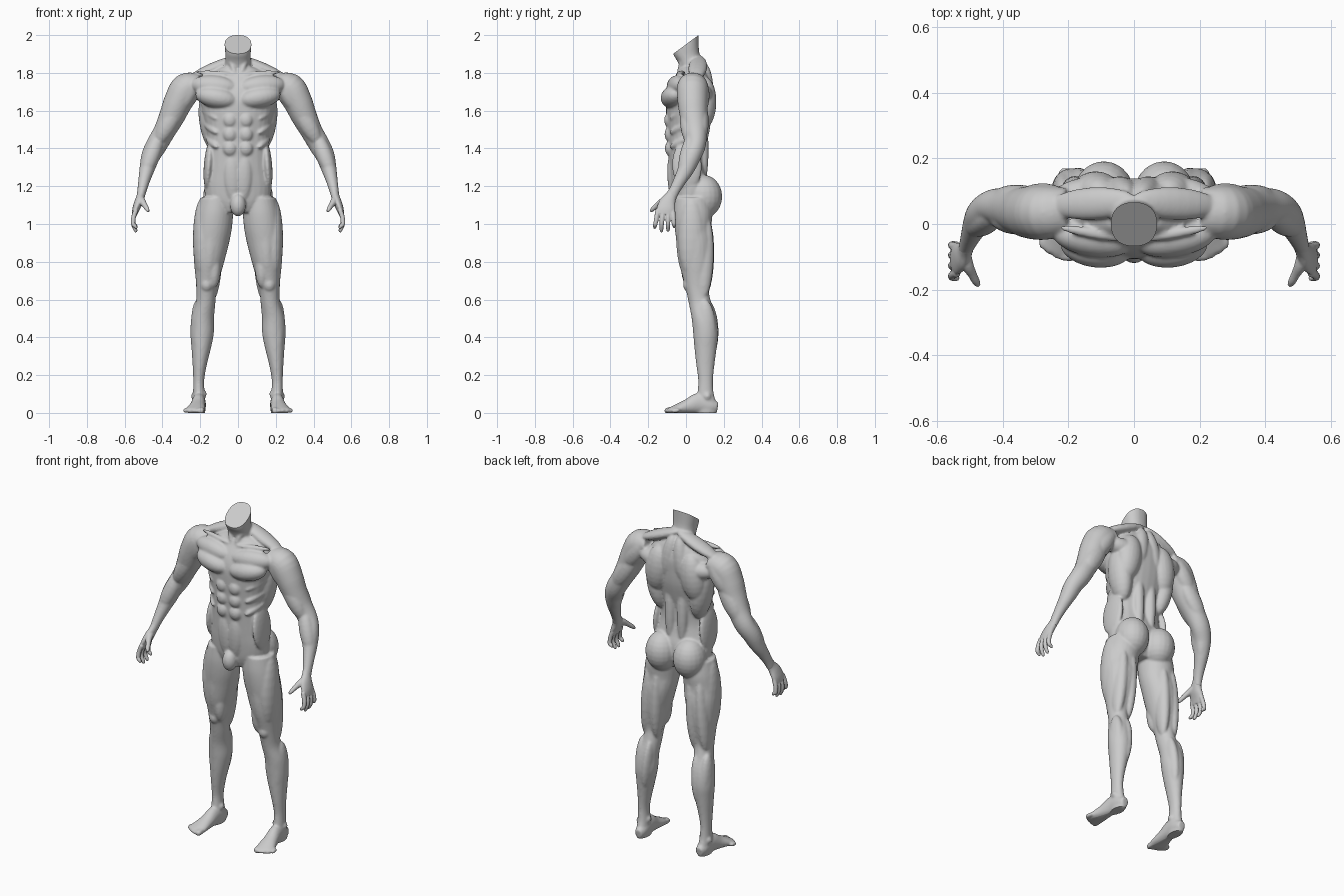
import bpy, bmesh, math
from mathutils import Vector

Y, Z = Vector((0, 1, 0)), Vector((0, 0, 1))


def spline(rows, k=4):
    """Catmull-Rom refinement of (x, y, z, width, depth) stations."""
    p = [Vector(r) for r in rows]
    p = [p[0]] + p + [p[-1]]
    out = []
    for i in range(1, len(p) - 2):
        a, b, c, d = p[i - 1:i + 3]
        for j in range(k):
            t = j / k
            out.append(0.5 * (2 * b + (c - a) * t + (2 * a - 5 * b + 4 * c - d) * t * t
                              + (3 * b - a - 3 * c + d) * t ** 3))
    return out + [p[-1]]


def tube(bm, st, ref=Y, flat=False, n=2.0, seg=28):
    """Loft elliptical rings along stations and cap both ends."""
    rings = []
    for i, s in enumerate(st):
        a, b = st[max(i - 1, 0)], st[min(i + 1, len(st) - 1)]
        t = Z if flat else (Vector(b[:3]) - Vector(a[:3])).normalized()
        u = ref.cross(t).normalized()
        v = t.cross(u)
        ring = []
        for j in range(seg):
            c, e = math.cos(math.tau * j / seg), math.sin(math.tau * j / seg)
            c = math.copysign(abs(c) ** (2 / n), c)
            e = math.copysign(abs(e) ** (2 / n), e)
            ring.append(bm.verts.new(Vector(s[:3]) + u * c * s[3] + v * e * s[4]))
        rings.append(ring)
    for r, q in zip(rings, rings[1:]):
        for j in range(seg):
            bm.faces.new((r[j], r[(j + 1) % seg], q[(j + 1) % seg], q[j]))
    bm.faces.new(rings[0])
    bm.faces.new(rings[-1])


def limb(bm, rows, ref=Y):
    tube(bm, spline(rows), ref)


def trunk(bm, rows, n=2.2):
    """Horizontal rings given as z, centre x, half width, front y, back y."""
    tube(bm, spline([(cx, (f + b) / 2, z, w, (b - f) / 2) for z, cx, w, f, b in rows]), flat=True, n=n)


def muscle(bm, a, b, w, d):
    """Spindle from a to b."""
    a, b = Vector(a), Vector(b)
    st = []
    for i in range(13):
        g = math.pi * (0.02 + 0.96 * i / 12)
        st.append((*a.lerp(b, (1 - math.cos(g)) / 2), w * math.sin(g), d * math.sin(g)))
    tube(bm, st, seg=20)


def ball(bm, x, y, z, rx, ry, rz):
    muscle(bm, (x, y, z - rz), (x, y, z + rz), rx, ry)


def mirror(bm):
    dup = bmesh.ops.duplicate(bm, geom=bm.verts[:] + bm.edges[:] + bm.faces[:])["geom"]
    for v in dup:
        if isinstance(v, bmesh.types.BMVert):
            v.co.x *= -1


def fuse(bm, name, voxel, smooth, cuts=()):
    """Merge overlapping forms into one skin, soften it, then slice it flat."""
    bmesh.ops.recalc_face_normals(bm, faces=bm.faces[:])
    raw = bpy.data.meshes.new(name + "_raw")
    bm.to_mesh(raw)
    bm.free()
    ob = bpy.data.objects.new(name, raw)
    bpy.context.collection.objects.link(ob)
    m = ob.modifiers.new("fuse", 'REMESH')
    m.mode, m.voxel_size = 'VOXEL', voxel
    m = ob.modifiers.new("soften", 'SMOOTH')
    m.factor, m.iterations = 0.5, smooth
    mesh = bpy.data.meshes.new_from_object(ob.evaluated_get(bpy.context.evaluated_depsgraph_get()))
    ob.modifiers.clear()
    b = bmesh.new()
    b.from_mesh(mesh)
    for co, no in cuts:
        r = bmesh.ops.bisect_plane(b, geom=b.verts[:] + b.edges[:] + b.faces[:], plane_co=co,
                                   plane_no=no, clear_outer=True)
        edges = [e for e in r["geom_cut"] if isinstance(e, bmesh.types.BMEdge)]
        bmesh.ops.holes_fill(b, edges=edges, sides=0)
    bmesh.ops.recalc_face_normals(b, faces=b.faces[:])
    b.to_mesh(mesh)
    b.free()
    ob.data = mesh
    bpy.ops.object.select_all(action='DESELECT')
    ob.select_set(True)
    bpy.context.view_layer.objects.active = ob
    bpy.ops.object.shade_smooth_by_angle(angle=math.radians(50))


bm = bmesh.new()
# leg
trunk(bm, [(1.14, .115, .085, -.06, .13), (1.06, .123, .097, -.065, .14), (.98, .132, .1, -.06, .135),
           (.9, .142, .095, -.05, .145), (.8, .153, .08, -.038, .142), (.72, .16, .065, -.018, .13),
           (.65, .167, .053, 0, .12), (.58, .172, .052, .015, .135), (.5, .187, .06, .03, .16),
           (.42, .19, .062, .038, .17), (.34, .195, .051, .045, .162), (.25, .203, .037, .055, .15),
           (.17, .208, .029, .065, .143), (.1, .207, .031, .06, .147), (.04, .205, .033, .05, .165),
           (-.005, .205, .031, .05, .162)], 2.0)
# foot and toes
limb(bm, [(.203, .168, .03, .022, .026), (.204, .13, .036, .034, .042), (.207, .07, .05, .036, .056),
          (.214, .01, .034, .041, .04), (.222, -.04, .022, .05, .028), (.23, -.075, .014, .051, .019),
          (.233, -.09, .012, .044, .014)], Z)
for i in range(5):
    x, tip, r = .192 + .0205 * i, -.11 + .0025 * i * i, .017 if i == 0 else .0125
    limb(bm, [(x, -.04, .018, r, r), (x + .002, tip + .025, .014, r, r), (x + .004, tip + .006, .011, r, r * .9),
              (x + .004, tip - .004, .01, r * .6, r * .5)], Z)
# ankle bones, kneecap, buttock
ball(bm, .179, .1, .1, .013, .02, .02)
ball(bm, .235, .112, .088, .013, .02, .02)
ball(bm, .166, .018, .68, .034, .034, .042)
ball(bm, .092, .092, 1.145, .093, .1, .115)
# thigh and calf muscles
for a, b, w, d in [((.188, .03, 1.14), (.188, .035, .7), .051, .075), ((.13, -.01, 1.13), (.158, 0, .72), .05, .048),
                   ((.125, .01, .87), (.128, .02, .66), .036, .042), ((.075, .05, 1.08), (.115, .05, .76), .048, .075),
                   ((.11, .1, 1.06), (.13, .09, .6), .038, .055), ((.165, .1, 1.06), (.2, .09, .6), .038, .052),
                   ((.155, .11, .6), (.18, .125, .29), .033, .055), ((.215, .1, .6), (.212, .115, .3), .036, .052),
                   ((.208, .07, .6), (.205, .085, .24), .034, .035)]:
    muscle(bm, a, b, w, d)
# arm
limb(bm, [(.2, .04, 1.74, .055, .07), (.27, .035, 1.72, .082, .083), (.315, .035, 1.65, .077, .08),
          (.35, .04, 1.57, .068, .072), (.39, .05, 1.49, .058, .062), (.43, .053, 1.42, .056, .052),
          (.462, .03, 1.36, .05, .05), (.482, 0, 1.29, .04, .043), (.497, -.033, 1.23, .031, .034),
          (.508, -.06, 1.18, .025, .029), (.516, -.08, 1.14, .021, .03)])
# shoulder caps, biceps, triceps, forearm muscles
for a, b, w, d in [((.24, .035, 1.79), (.375, .04, 1.55), .06, .06), ((.22, -.015, 1.77), (.335, .01, 1.58), .05, .042),
                   ((.22, .085, 1.77), (.345, .08, 1.58), .05, .042), ((.3, 0, 1.65), (.43, .02, 1.42), .048, .042),
                   ((.28, .075, 1.67), (.42, .085, 1.44), .052, .04), ((.41, .04, 1.49), (.5, -.02, 1.25), .044, .042),
                   ((.425, .075, 1.44), (.49, -.01, 1.24), .036, .036)]:
    muscle(bm, a, b, w, d)
# chest, collarbone, neck and trapezius
for a, b, w, d in [((.004, -.08, 1.65), (.225, -.055, 1.69), .058, .066), ((.006, -.065, 1.72), (.25, -.025, 1.74), .058, .055),
                   ((.015, -.048, 1.79), (.23, -.01, 1.805), .014, .016), ((.066, .01, 1.93), (.012, -.045, 1.79), .015, .015),
                   ((-.01, .07, 1.885), (.26, .055, 1.77), .03, .05), ((.02, .09, 1.86), (.06, .11, 1.6), .045, .045),
                   # back: lats, shoulder blades, spine columns
                   ((.17, .06, 1.7), (.12, .05, 1.38), .06, .075), ((.1, .1, 1.78), (.135, .09, 1.5), .075, .066),
                   ((.07, .1, 1.68), (.25, .07, 1.7), .05, .055), ((.042, .085, 1.62), (.04, .09, 1.2), .032, .032),
                   # flank and lower belly
                   ((.145, 0, 1.44), (.165, .01, 1.18), .026, .08), ((.035, -.08, 1.37), (.025, -.065, 1.12), .045, .026)]:
    muscle(bm, a, b, w, d)
# abdominal blocks and ribs
for i, z in enumerate((1.55, 1.475, 1.4)):
    ball(bm, .042, -.086 + .002 * i, z, .038, .03, .042)
    muscle(bm, (.19 - .012 * i, .02, z + .06), (.11, -.085, z + .005), .02, .022)
mirror(bm)
# central trunk, neck, groin
trunk(bm, [(1.06, 0, .1, -.055, .09), (1.12, 0, .165, -.072, .12), (1.2, 0, .178, -.082, .125),
           (1.27, 0, .165, -.088, .105), (1.34, 0, .157, -.092, .092), (1.42, 0, .158, -.096, .096),
           (1.5, 0, .168, -.1, .115), (1.58, 0, .185, -.105, .132), (1.66, 0, .2, -.105, .138),
           (1.73, 0, .2, -.085, .138), (1.79, 0, .16, -.05, .118), (1.83, 0, .09, -.03, .1)])
trunk(bm, [(1.74, 0, .1, -.03, .1), (1.81, 0, .075, -.028, .105), (1.86, 0, .067, -.045, .085),
           (1.9, 0, .067, -.068, .072), (1.95, 0, .071, -.073, .067), (2.06, 0, .073, -.073, .067)], 2.3)
ball(bm, 0, -.078, 1.1, .042, .042, .06)
fuse(bm, "body", .0065, 6, [((0, 0, 1.951), (0, -.74, 1)), ((0, 0, 0), (0, 0, -1))])

# hands: palm, four fingers, thumb
bm = bmesh.new()
limb(bm, [(.506, -.055, 1.19, .022, .026), (.514, -.078, 1.15, .022, .03), (.526, -.097, 1.115, .023, .043),
          (.54, -.106, 1.08, .019, .049), (.548, -.11, 1.05, .014, .046)])
for y, dy, tip in ((-.149, -.016, .975), (-.122, -.008, .957), (-.095, 0, .96), (-.07, .008, .98)):
    limb(bm, [(.54, y, 1.075, .013, .013), (.553, y + dy * .4, 1.035, .0125, .0125),
              (.555, y + dy * .8, 1.0, .0115, .0115), (.543, y + dy, tip + .012, .01, .01),
              (.537, y + dy, tip, .006, .006)])
limb(bm, [(.517, -.085, 1.14, .018, .02), (.508, -.125, 1.12, .019, .018), (.494, -.152, 1.1, .014, .014),
          (.482, -.175, 1.08, .012, .012), (.474, -.188, 1.066, .007, .007)])
mirror(bm)
fuse(bm, "hands", .004, 3)
